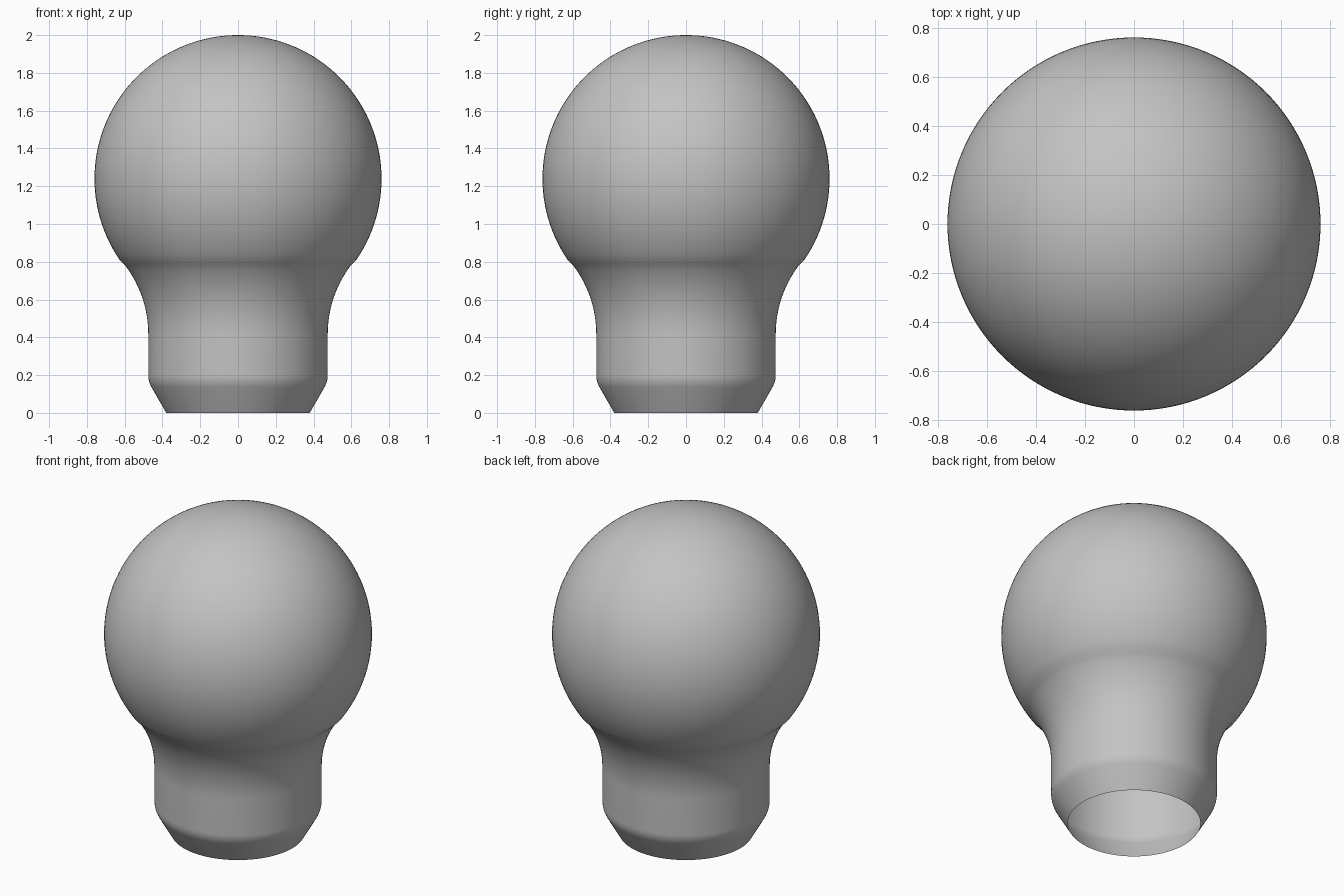
import bpy, bmesh
from math import sin, cos, radians, pi

cube = bpy.data.objects.get("Cube")
if cube:
    bpy.data.objects.remove(cube, do_unlink=True)

SEGMENTS = 128


def arc(cx, cz, r, start, end, steps):
    """Points (radius, height) along an arc, angles in degrees."""
    angles = [radians(start + (end - start) * i / steps) for i in range(steps + 1)]
    return [(cx + r * cos(a), cz + r * sin(a)) for a in angles]


def lathe(name, profile, material):
    """Revolve an open profile about z; its last point is the pole."""
    bm = bmesh.new()
    rings = []
    for r, z in profile[:-1]:
        rings.append([bm.verts.new((r * cos(2 * pi * i / SEGMENTS),
                                    r * sin(2 * pi * i / SEGMENTS), z))
                      for i in range(SEGMENTS)])
    pole = bm.verts.new((0, 0, profile[-1][1]))
    for i in range(SEGMENTS):
        j = (i + 1) % SEGMENTS
        for low, high in zip(rings, rings[1:]):
            bm.faces.new((low[i], low[j], high[j], high[i]))
        bm.faces.new((rings[-1][i], rings[-1][j], pole))
    mesh = bpy.data.meshes.new(name)
    bm.to_mesh(mesh)
    bm.free()
    mesh.materials.append(material)
    mesh.shade_smooth()
    obj = bpy.data.objects.new(name, mesh)
    bpy.context.collection.objects.link(obj)
    return obj


grey = bpy.data.materials.new("plain grey")
grey.use_nodes = True
colour = (0.55, 0.55, 0.55, 1)
grey.diffuse_color = colour
grey.node_tree.nodes["Principled BSDF"].inputs["Base Color"].default_value = colour

# Open tapered foot, straight neck, concave shoulder, round ball
NECK, BALL, BALL_Z, FILLET = 0.475, 0.76, 1.24, 0.6
join = -37.2
fillet_x = NECK + FILLET
fillet_z = BALL_Z + (BALL + FILLET) * sin(radians(join))
profile = [(0.38, 0)]
profile += arc(NECK - 0.13, 0.2, 0.13, -30, 0, 6)
profile += arc(fillet_x, fillet_z, FILLET, 180, 180 + join, 12)
profile += arc(0, BALL_Z, BALL, join, 90, 48)[1:]
lathe("knob", profile, grey)
